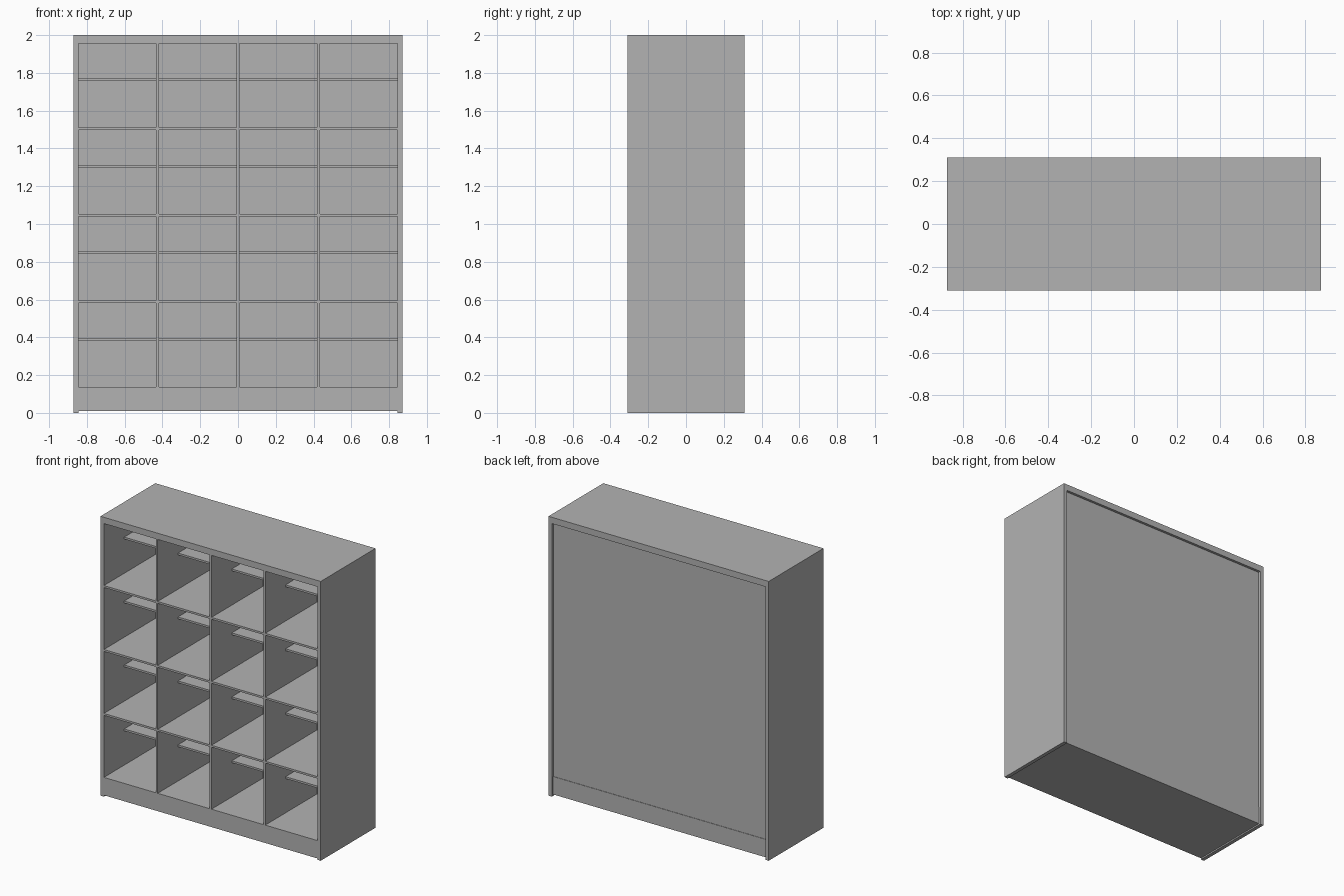
import bpy
import bmesh
from mathutils import Matrix

cube = bpy.data.objects.get("Cube")
if cube:
    bpy.data.objects.remove(cube, do_unlink=True)

# Single plain grey finish
grey = bpy.data.materials.new("cabinet grey")
grey.use_nodes = True
colour = (0.45, 0.45, 0.45, 1)
grey.diffuse_color = colour
grey.node_tree.nodes["Principled BSDF"].inputs["Base Color"].default_value = colour


def board(name, x, y, z):
    """A flat board given its (low, high) extent on each axis."""
    size = [hi - lo for lo, hi in (x, y, z)]
    centre = [(hi + lo) / 2 for lo, hi in (x, y, z)]
    bm = bmesh.new()
    bmesh.ops.create_cube(bm, size=1, matrix=Matrix.Diagonal((*size, 1)))
    mesh = bpy.data.meshes.new(name)
    bm.to_mesh(mesh)
    bm.free()
    mesh.materials.append(grey)
    obj = bpy.data.objects.new(name, mesh)
    obj.location = centre
    bpy.context.collection.objects.link(obj)
    return obj


W, D, H = 0.872, 0.31, 2.0     # half width, half depth, height
INNER = 0.845                  # inner face of the sides
BASE, CEILING = 0.138, 1.955   # lowest and highest limits of the cells
BACK = 0.275                   # inner face of the back panel
T = 0.014                      # shelf and divider thickness
COLS, ROWS = 4, 4

# Outer carcass
for side, s in (("left", 1), ("right", -1)):
    board(side + "_side", sorted((s * INNER, s * W)), (-D, D), (0, CEILING))
board("top", (-W, W), (-D, D), (CEILING, H))
board("plinth", (-INNER, INNER), (-D, D - 0.015), (0.01, BASE))
board("back_panel", (-INNER, INNER), (BACK, D - 0.018), (BASE, CEILING))

# Vertical dividers
cell_w = (2 * INNER - (COLS - 1) * T) / COLS
for c in range(1, COLS):
    x = -INNER + c * (cell_w + T)
    board(f"divider_{c}", (x - T, x), (-D, BACK), (BASE, CEILING))

# Full-depth shelves, and a shallower ledge in the upper part of each cell
pitch = (CEILING - BASE + T) / ROWS
for r in range(ROWS):
    floor = BASE + r * pitch
    for c in range(COLS):
        x = -INNER + c * (cell_w + T)
        span = (x, x + cell_w)
        if r:
            board(f"shelf_{r}_{c + 1}", span, (-D, BACK), (floor - T, floor))
        ledge = floor + 0.259
        board(f"ledge_{r + 1}_{c + 1}", span, (-0.08, BACK), (ledge - T, ledge))
